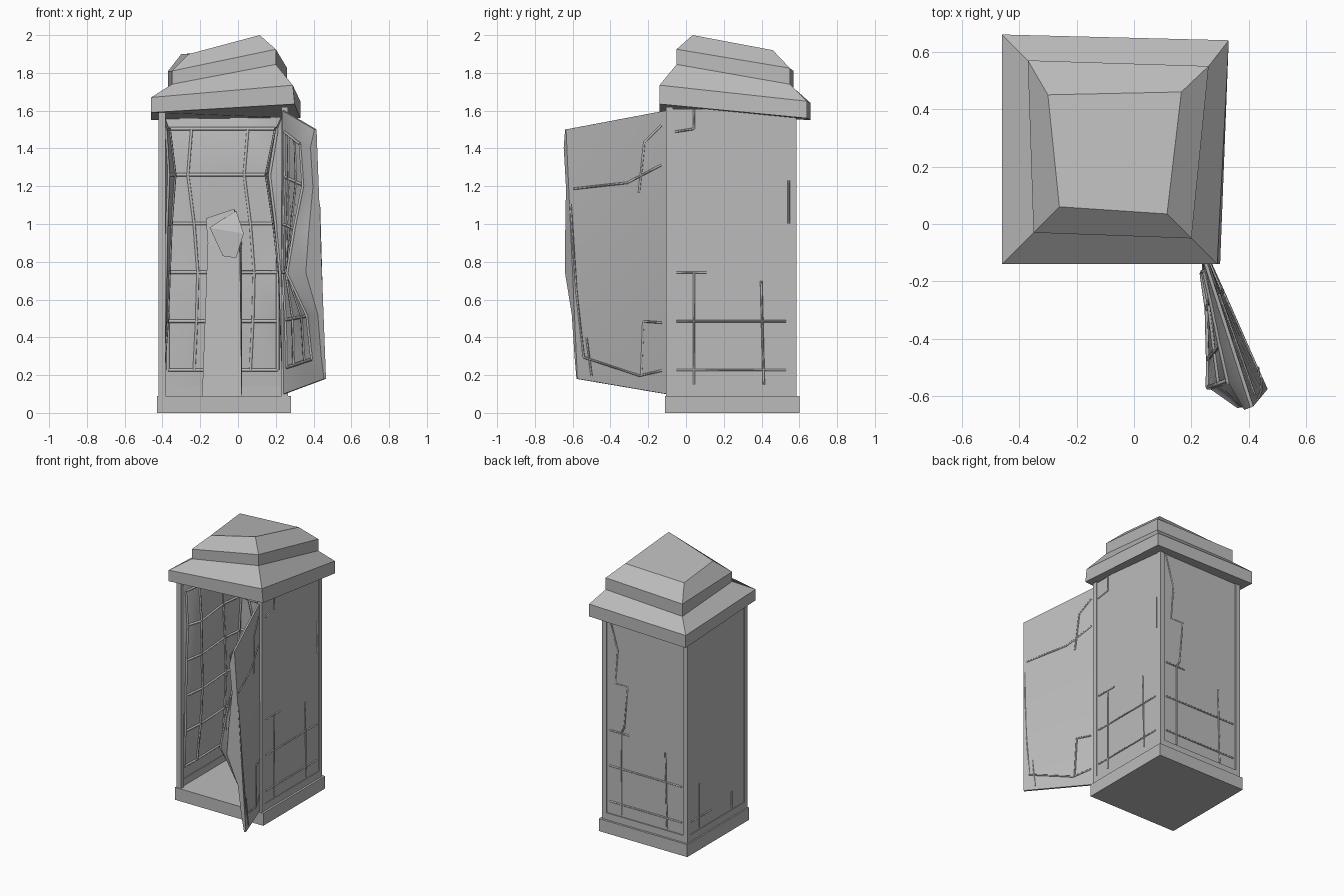
import bpy, bmesh
from mathutils import Vector

cube = bpy.data.objects.get("Cube")
if cube:
    bpy.data.objects.remove(cube, do_unlink=True)

grey = bpy.data.materials.new("weathered grey")
grey.use_nodes = True
grey.diffuse_color = (0.5, 0.5, 0.5, 1)
grey.node_tree.nodes["Principled BSDF"].inputs["Base Color"].default_value = (0.5, 0.5, 0.5, 1)


def finish(name, bm):
    bmesh.ops.recalc_face_normals(bm, faces=bm.faces)
    mesh = bpy.data.meshes.new(name)
    bm.to_mesh(mesh)
    bm.free()
    mesh.materials.append(grey)
    obj = bpy.data.objects.new(name, mesh)
    bpy.context.collection.objects.link(obj)
    return obj


def activate(obj):
    bpy.ops.object.select_all(action="DESELECT")
    obj.select_set(True)
    bpy.context.view_layer.objects.active = obj


def box(name, low, high):
    low, high = Vector(low), Vector(high)
    bm = bmesh.new()
    bmesh.ops.create_cube(bm, size=1)
    for v in bm.verts:
        v.co = (low + high) / 2 + v.co * (high - low)
    return finish(name, bm)


def loft(name, rings):
    """Closed solid through a stack of four-cornered rings."""
    bm = bmesh.new()
    loops = [[bm.verts.new(p) for p in ring] for ring in rings]
    bm.faces.new(loops[0])
    bm.faces.new(loops[-1])
    for a, b in zip(loops, loops[1:]):
        for i in range(4):
            j = (i + 1) % 4
            bm.faces.new((a[i], a[j], b[j], b[i]))
    return finish(name, bm)


def bars(name, paths, radius):
    """Thin four-sided glazing bars along bent paths."""
    curve = bpy.data.curves.new(name, "CURVE")
    curve.dimensions = "3D"
    curve.bevel_depth = radius
    curve.bevel_resolution = 0
    curve.use_fill_caps = True
    for path in paths:
        spline = curve.splines.new("POLY")
        spline.points.add(len(path) - 1)
        for point, co in zip(spline.points, path):
            point.co = (*co, 1)
    curve.materials.append(grey)
    obj = bpy.data.objects.new(name, curve)
    bpy.context.collection.objects.link(obj)
    activate(obj)
    bpy.ops.object.convert(target="MESH")


LEVELS = [0.0, 0.09, 0.26, 0.43, 0.6, 0.77, 0.93, 1.0]
SWAY = [0, 0, -0.02, -0.03, 0.0, 0.05, 0.02, 0]
THICK = 0.012


def panel(name, corners, columns, weights, depths, outside):
    """Flat outer sheet with a crumpled, barred inner sheet.
    Corners: start bottom, end bottom, end top, start top."""
    c = [Vector(p) for p in corners]
    inward = (c[3] - c[0]).cross(c[1] - c[0]).normalized()

    def at(u, v, d):
        return c[0].lerp(c[1], u).lerp(c[3].lerp(c[2], u), v) + inward * d

    bm = bmesh.new()
    rows, cols = len(LEVELS), len(columns)
    inner = [[at(u + (s if 1 < i < cols - 2 else 0), v, w * d)
              for i, (u, w) in enumerate(zip(columns, weights))]
             for v, d, s in zip(LEVELS, depths, SWAY)]
    outer = [[at(u, v, -THICK) for u in columns] for v in LEVELS]
    for sheet in (inner, outer):
        grid = [[bm.verts.new(p) for p in row] for row in sheet]
        for j in range(rows - 1):
            for i in range(cols - 1):
                bm.faces.new((grid[j][i], grid[j][i + 1], grid[j + 1][i + 1], grid[j + 1][i]))
    rim = [e for e in bm.edges if e.is_boundary]
    bmesh.ops.bridge_loops(bm, edges=rim)
    activate(finish(name, bm))
    bpy.ops.object.shade_smooth_by_angle(angle=0.5)

    paths = [row[1:-1] for row in inner[1:-1]]
    paths += [[row[i] for row in inner[1:-1]] for i in range(1, cols - 1)]
    bars(name + "_inner_bars", paths, 0.009)
    bars(name + "_outer_bars", [[at(u, v, -THICK) for u, v in path] for path in outside], 0.006)


# Base slab
box("base", (-0.43, -0.11, 0), (0.28, 0.6, 0.09))

# Corner posts
for side, x in (("left", 0.23), ("right", -0.42)):
    for end, y in (("front", -0.105), ("back", 0.55)):
        box(f"{end}_{side}_post", (x, y, 0.09), (x + 0.035, y + 0.035, 1.62))

# Bottom rails
box("right_rail", (-0.42, -0.1, 0.09), (-0.395, 0.58, 0.14))
box("left_rail", (0.24, -0.1, 0.09), (0.265, 0.58, 0.14))
box("back_rail", (-0.4, 0.56, 0.09), (0.25, 0.585, 0.14))

# Crumpled side and back walls
COLUMNS = [0, 0.06, 0.28, 0.73, 0.94, 1]
WEIGHTS = [0, 0.8, 0.5, 1, 0.5, 0]
lattice = [[(0.06, 0.09), (0.94, 0.09)], [(0.06, 0.26), (0.94, 0.26)],
           [(0.06, 0.43), (0.3, 0.43)], [(0.2, 0.04), (0.2, 0.43)],
           [(0.76, 0.04), (0.74, 0.4)]]


def wall(name, a, b, depths, outside):
    corners = [(*a, 0.09), (*b, 0.09), (*b, 1.61), (*a, 1.61)]
    panel(name, corners, COLUMNS, WEIGHTS, depths, outside)


wall("back_wall", (0.25, 0.565), (-0.41, 0.565), [0, 0.01, 0.03, 0.05, 0.02, 0.06, 0.03, 0],
     lattice + [[(0.04, 1), (0.16, 0.82), (0.13, 0.66), (0.28, 0.66), (0.24, 0.46), (0.2, 0.43)]])
wall("right_wall", (-0.403, 0.57), (-0.403, -0.09), [0, 0.01, 0.03, 0.04, 0.05, 0.07, 0.04, 0],
     [[(0.2, 0.04), (0.2, 0.25)], [(0.76, 0.04), (0.76, 0.12)], [(0.06, 0.09), (0.4, 0.09)]])
wall("left_wall", (0.248, -0.09), (0.248, 0.57), [0, 0.01, 0.02, 0.03, 0.06, 0.1, 0.05, 0],
     lattice + [[(0.2, 0.93), (0.2, 1)], [(0.05, 0.92), (0.2, 0.93)], [(0.96, 0.6), (0.96, 0.75)]])

# Open buckled door
door = [(0.455, -0.58, 0.18), (0.24, -0.11, 0.1), (0.235, -0.11, 1.6), (0.405, -0.64, 1.5)]
panel("door", door, [0, 0.2, 0.4, 0.7, 0.9, 1], [0.55, 1, 0.75, 0.35, 0.15, 0],
      [0, 0.02, 0.04, 0.15, 0.1, 0.04, 0.05, 0],
      [[(0.08, 0.09), (0.7, 0.05), (0.95, 0.08)], [(0.05, 0.76), (0.6, 0.76), (0.95, 0.81)],
       [(0.72, 0.05), (0.75, 0.25)], [(0.72, 0.72), (0.78, 0.9), (0.95, 0.95)],
       [(0.75, 0.25), (0.95, 0.25)], [(0.08, 0.09), (0.03, 0.35), (0.01, 0.7)],
       [(0.16, 0.02), (0.12, 0.17)]])

# Bent stand inside, with a broken top
loft("inner_stand", [
    [(-0.19, 0.3, 0.09), (0.02, 0.3, 0.09), (0.02, 0.52, 0.09), (-0.19, 0.52, 0.09)],
    [(-0.16, 0.36, 0.9), (0.01, 0.34, 0.84), (0.02, 0.52, 0.9), (-0.15, 0.52, 0.95)],
    [(-0.17, 0.38, 1.03), (-0.02, 0.36, 1.08), (0.0, 0.5, 1.04), (-0.15, 0.5, 1.0)]])
loft("broken_handset", [
    [(-0.08, 0.31, 0.83), (-0.01, 0.31, 0.82), (-0.01, 0.36, 0.84), (-0.08, 0.36, 0.84)],
    [(-0.15, 0.32, 0.98), (0.03, 0.3, 0.95), (0.01, 0.38, 0.96), (-0.14, 0.38, 0.98)],
    [(-0.06, 0.35, 1.04), (-0.01, 0.35, 1.07), (-0.01, 0.38, 1.07), (-0.06, 0.38, 1.04)]])

# Skewed stepped roof
loft("roof", [
    [(-0.46, -0.14, 1.59), (0.3, -0.14, 1.635), (0.33, 0.64, 1.56), (-0.46, 0.66, 1.55)],
    [(-0.46, -0.14, 1.67), (0.29, -0.14, 1.735), (0.33, 0.64, 1.65), (-0.46, 0.66, 1.64)],
    [(-0.35, -0.03, 1.74), (0.2, -0.05, 1.845), (0.26, 0.55, 1.74), (-0.37, 0.57, 1.72)],
    [(-0.35, -0.03, 1.81), (0.2, -0.05, 1.925), (0.26, 0.55, 1.825), (-0.37, 0.57, 1.81)],
    [(-0.26, 0.06, 1.9), (0.115, 0.035, 2.0), (0.165, 0.46, 1.92), (-0.3, 0.45, 1.9)]])
